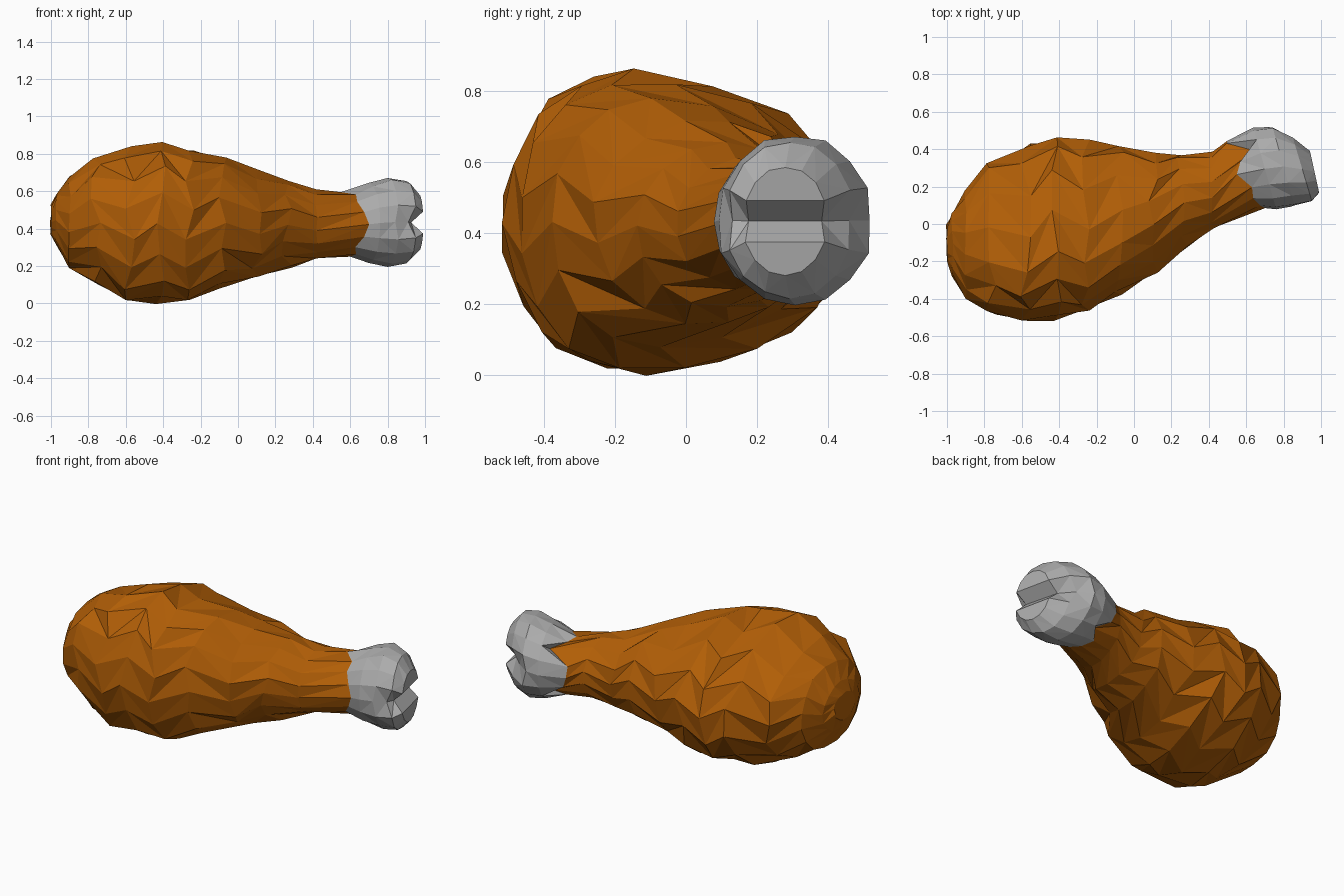
import bpy, bmesh, math, random
from mathutils import Vector

random.seed(4)
if "Cube" in bpy.data.objects:
    bpy.data.objects.remove(bpy.data.objects["Cube"], do_unlink=True)

SIDES = 16
HALF = SIDES // 2


def material(name, rgb):
    m = bpy.data.materials.new(name)
    m.use_nodes = True
    m.diffuse_color = (*rgb, 1)
    m.node_tree.nodes["Principled BSDF"].inputs["Base Color"].default_value = (*rgb, 1)
    return m


def ring(x, y0, y1, z0, z1, slant=0, twist=0, rough=0):
    """Points round an ellipse; index 0 is at the back, a quarter turn on is the top."""
    cy, ry, cz, rz = (y0 + y1) / 2, (y1 - y0) / 2, (z0 + z1) / 2, (z1 - z0) / 2
    points = []
    for k in range(SIDES):
        a = 2 * math.pi * (k + twist) / SIDES
        r = 1 + random.uniform(-rough, rough)
        y, z = ry * r * math.cos(a), rz * r * math.sin(a)
        points.append(Vector((x - slant * y, cy + y, cz + z)))
    return points


def skin(bm, loops, zigzag):
    """Triangles between rings, with diagonals alternating."""
    for i, (a, b) in enumerate(zip(loops, loops[1:])):
        for k in range(SIDES):
            n = (k + 1) % SIDES
            flip = (i % 2 == 0) if zigzag else (k % 2 == 0)
            if flip:
                bm.faces.new((a[k], a[n], b[k]))
                bm.faces.new((a[n], b[n], b[k]))
            else:
                bm.faces.new((a[k], a[n], b[n]))
                bm.faces.new((a[k], b[n], b[k]))


def finish(bm, name, mat):
    bmesh.ops.recalc_face_normals(bm, faces=bm.faces)
    mesh = bpy.data.meshes.new(name)
    bm.to_mesh(mesh)
    bm.free()
    mesh.materials.append(mat)
    bpy.context.collection.objects.link(bpy.data.objects.new(name, mesh))


roast = material("roasted brown", (0.44, 0.112, 0.002))
bone_grey = material("bone grey", (0.41, 0.41, 0.41))

# Ragged rim shared by the meat and the bone
rim = ring(0.6, 0.085, 0.445, 0.25, 0.595, slant=0.45)
jags = {2: 0.1, 4: -0.05, 1: -0.03, 0: -0.02, 8: 0.02, 6: -0.02, 10: -0.03, 14: 0.08}
for k, dx in jags.items():
    rim[k].x += dx

# Meat: each ring is x, y low, y high, z low, z high
sections = [
    (-1.0, -0.2, 0.0, 0.37, 0.53), (-0.97, -0.28, 0.07, 0.30, 0.59),
    (-0.9, -0.40, 0.19, 0.18, 0.68), (-0.76, -0.49, 0.33, 0.09, 0.77),
    (-0.58, -0.52, 0.43, 0.01, 0.84), (-0.41, -0.51, 0.47, 0.0, 0.855),
    (-0.26, -0.48, 0.46, 0.01, 0.83), (-0.08, -0.38, 0.42, 0.08, 0.78),
    (0.1, -0.26, 0.38, 0.135, 0.72), (0.26, -0.14, 0.37, 0.19, 0.65),
    (0.42, -0.03, 0.395, 0.24, 0.61),
]
bm = bmesh.new()
loops = []
for i, s in enumerate(sections):
    x, y0, y1, z0, z1 = s
    points = ring(*s, twist=0.5 * ((i + 1) % 2), rough=0.025)
    wobble = 0.03 if -0.85 < x < 0.4 else 0.006
    for p in points:
        height = (p.z - (z0 + z1) / 2) / ((z1 - z0) / 2)
        if -0.85 < x < 0:  # belly and crown bulge towards the front
            p.y -= (0.12 if height > 0 else 0.09) * abs(height) ** 3
        p.x += random.uniform(-wobble, wobble)
    loops.append([bm.verts.new(p) for p in points])
loops.append([bm.verts.new(p) for p in rim])
skin(bm, loops, zigzag=True)
bm.faces.new(loops[0])
finish(bm, "meat", roast)

# Bone end: flares out of the rim and closes in two lobes with a notch between
flare = [
    (0.70, 0.075, 0.515, 0.215, 0.645, 0.28), (0.80, 0.085, 0.53, 0.195, 0.675, 0.28),
    (0.90, 0.11, 0.475, 0.215, 0.655, 0.3), (0.965, 0.16, 0.40, 0.28, 0.585, 0.22),
]
bm = bmesh.new()
loops = [[bm.verts.new(p) for p in rim]]
for i, s in enumerate(flare):
    points = ring(*s, rough=0.02)
    for k in (0, HALF):
        centre_y = (s[1] + s[2]) / 2
        points[k].y += (centre_y - points[k].y) * 0.05 * i
        points[k].x -= 0.022 * i
    loops.append([bm.verts.new(p) for p in points])
skin(bm, loops, zigzag=False)
end = loops[-1]
for sign in (1, -1):
    for k in range(HALF // 2):
        strip = [end[sign * k], end[sign * (k + 1)],
                 end[(HALF - sign * (k + 1)) % SIDES if sign > 0 else HALF + k + 1],
                 end[HALF - k if sign > 0 else HALF + k]]
        bm.faces.new(list(dict.fromkeys(strip)))
finish(bm, "bone", bone_grey)
